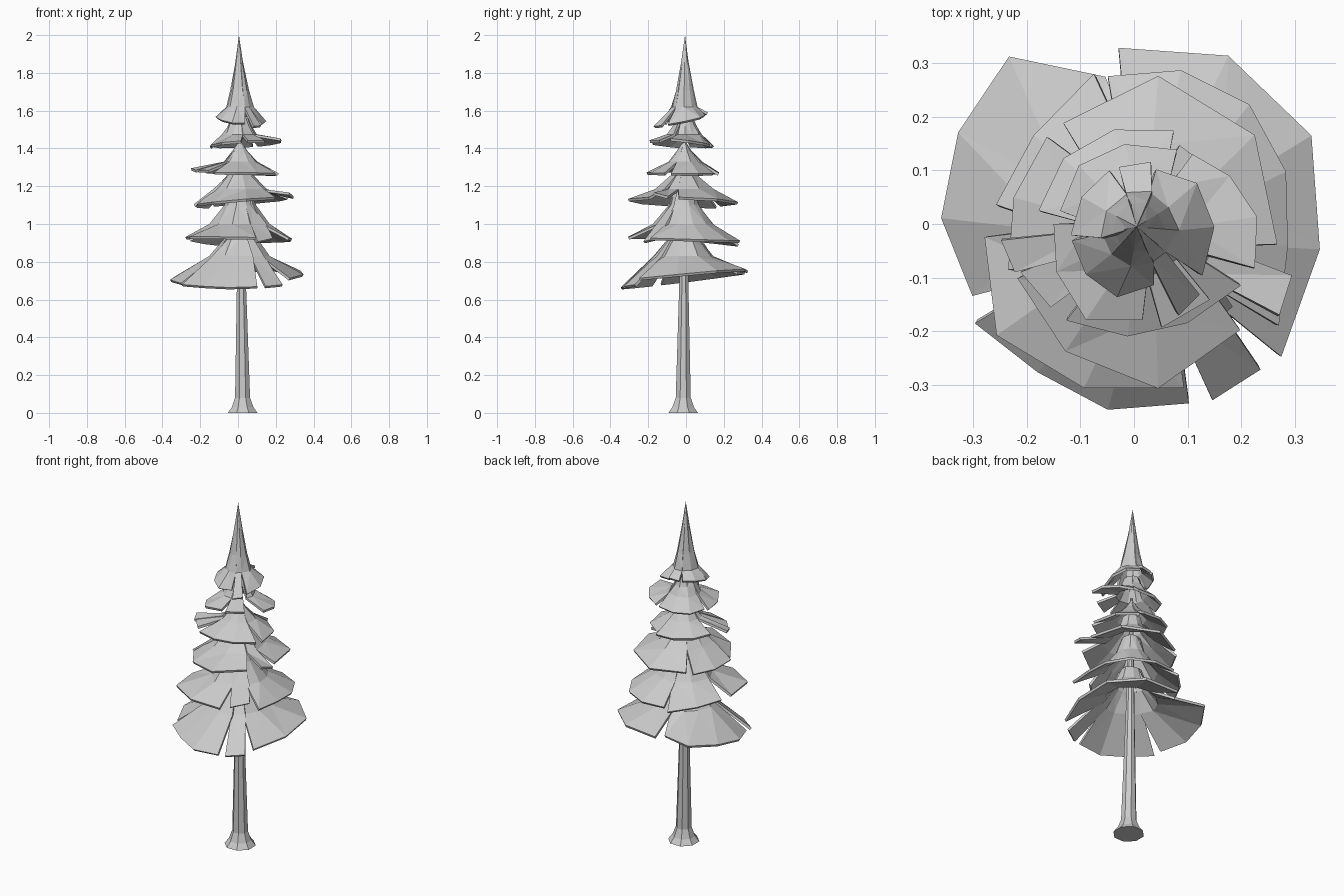
import bpy
import bmesh
import random
from math import cos, sin, radians

random.seed(4)
if "Cube" in bpy.data.objects:
    bpy.data.objects.remove(bpy.data.objects["Cube"])

GREY = 0.6
grey = bpy.data.materials.new("plain grey")
grey.use_nodes = True
grey.diffuse_color = (GREY, GREY, GREY, 1)
grey.node_tree.nodes["Principled BSDF"].inputs["Base Color"].default_value = (GREY, GREY, GREY, 1)


def finish(bm, name):
    """Turn a bmesh into a flat shaded object."""
    bmesh.ops.remove_doubles(bm, verts=bm.verts, dist=0.0005)
    mesh = bpy.data.meshes.new(name)
    bm.to_mesh(mesh)
    bm.free()
    mesh.materials.append(grey)
    obj = bpy.data.objects.new(name, mesh)
    bpy.context.collection.objects.link(obj)
    return obj


def axis(z):
    """Centre of the slightly leaning stem at a height."""
    t = z / 2
    return 0.025 - 0.02 * t, -0.015 + 0.01 * t


def skin(bm, columns):
    """Quads between neighbouring columns of points."""
    grid = [[bm.verts.new(p) for p in col] for col in columns]
    for a, b in zip(grid, grid[1:]):
        for k in range(len(a) - 1):
            bm.faces.new((a[k], b[k], b[k + 1], a[k + 1]))


def add_blade(bm, inner, rim_z, slope, start, end, lift, radii):
    """One fan of foliage; radii are the rim distances in hundredths."""
    last = len(radii) - 1
    columns = []
    for i, r in enumerate(radii):
        t = i / last
        a = radians(start + (end - start) * t)
        # the upper part spreads wider so that neighbouring fans close up
        b = radians(start + 5 + (end - start - 10) * t)
        col = []
        for k, (ri, zi) in enumerate(inner):
            cx, cy = axis(zi)
            wide = ri * random.uniform(0.92, 1.08)
            col.append((cx + wide * cos(b), cy + wide * sin(b), zi))
        x, y = r / 100 * cos(a), r / 100 * sin(a)
        z = rim_z + slope[0] * x + slope[1] * y + lift * t
        col.append((x, y, z))
        columns.append(col)
    skin(bm, columns)


def add_tier(name, inner, rim_z, slope, blades):
    bm = bmesh.new()
    for start, end, lift, radii in blades:
        add_blade(bm, inner, rim_z, slope, start, end, lift, radii)
    bmesh.ops.triangulate(bm, faces=bm.faces)
    obj = finish(bm, name)
    thick = obj.modifiers.new("thickness", "SOLIDIFY")
    thick.thickness = 0.014
    thick.offset = -1


# Trunk: eight sides with a flared foot
bm = bmesh.new()
rings = [(0.085, 0), (0.062, 0.03), (0.043, 0.08), (0.027, 0.65), (0.008, 1.45)]
sides = 8
columns = []
for i in range(sides + 1):
    a = radians(22.5 + 360 * i / sides)
    columns.append([(axis(z)[0] + r * cos(a), axis(z)[1] + r * sin(a), z) for r, z in rings])
skin(bm, columns)
bmesh.ops.remove_doubles(bm, verts=bm.verts, dist=0.0005)
bmesh.ops.holes_fill(bm, edges=[e for e in bm.edges if e.is_boundary], sides=sides)
bmesh.ops.recalc_face_normals(bm, faces=bm.faces)
finish(bm, "trunk")

# Foliage, from the lowest tier to the tip
add_tier("foliage_lowest", [(0.06, 1.0), (0.09, 0.92), (0.16, 0.83)], 0.71, (0.02, 0.13), [
    (95, -42, 0.03, (33, 36, 37, 35, 37)),
    (-49, -66, 0, (36, 36)),
    (-73, -148, 0, (35, 35, 33, 35)),
    (204, 101, 0, (33, 36, 37, 39, 28))])

add_tier("foliage_low", [(0.05, 1.2), (0.08, 1.1), (0.16, 1.0)], 0.92, (0, -0.03), [
    (100, -35, 0, (28, 30, 31, 30, 29, 33)),
    (-40, -65, -0.02, (24, 25)),
    (-73, -175, 0.01, (32, 32, 33, 28)),
    (172, 105, -0.02, (26, 25, 29))])

add_tier("foliage_middle", [(0.045, 1.33), (0.07, 1.26), (0.15, 1.185)], 1.12, (0.08, -0.03), [
    (125, -8, 0, (23, 28, 28, 27)),
    (-18, -32, 0.02, (31, 32)),
    (-45, -155, 0, (28, 31, 27, 24)),
    (200, 135, -0.01, (25, 23, 23))])

add_tier("foliage_high", [(0.01, 1.43), (0.04, 1.385), (0.09, 1.33)], 1.275, (-0.04, -0.02), [
    (172, 67, 0, (18, 18, 18, 19)),
    (60, -20, 0, (17, 20, 23)),
    (-30, -125, -0.01, (23, 21, 21, 22)),
    (-135, -157, 0, (22, 23)),
    (202, 187, 0.01, (24, 25))])

add_tier("foliage_higher", [(0.04, 1.57), (0.06, 1.52), (0.09, 1.475)], 1.425, (0.05, -0.08), [
    (170, 60, 0, (14, 15, 15, 16)),
    (50, -20, 0.01, (17, 20, 23, 24)),
    (-45, -75, 0, (20, 20)),
    (-85, -180, -0.01, (18, 20, 17, 15))])

add_tier("foliage_tip", [(0, 2.0), (0.02, 1.86), (0.048, 1.71), (0.07, 1.62)], 1.56, (-0.1, 0.2), [
    (190, 115, 0, (12, 11, 11)),
    (105, 75, 0.01, (11, 12)),
    (68, -37, 0, (11, 14, 15, 16)),
    (-47, -64, 0, (18, 19)),
    (-72, -165, 0, (12, 14, 13, 12))])
